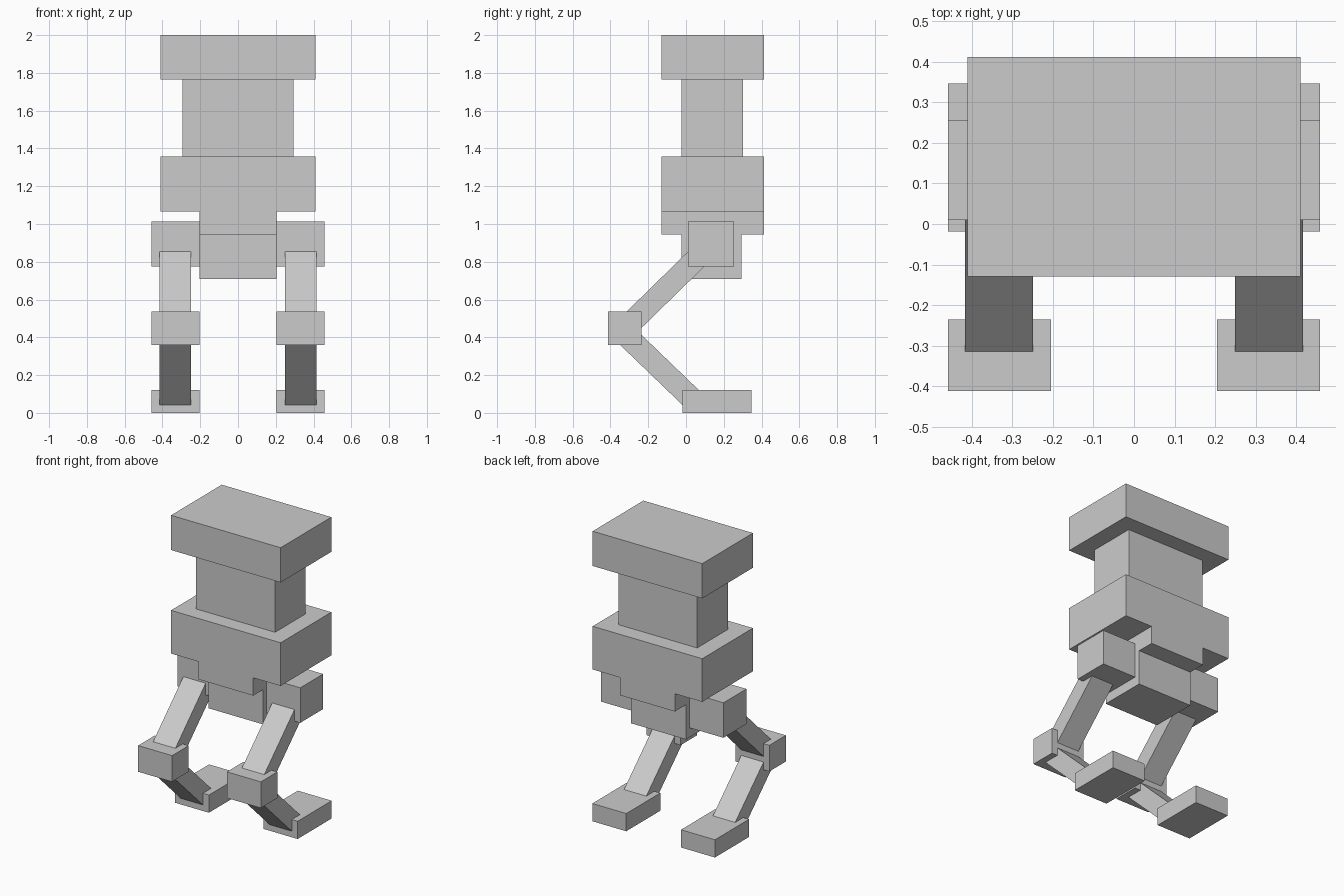
import bpy, bmesh, math
from mathutils import Matrix, Vector

if "Cube" in bpy.data.objects:
    bpy.data.objects.remove(bpy.data.objects["Cube"])


def finish(name, bm):
    bmesh.ops.recalc_face_normals(bm, faces=bm.faces)
    me = bpy.data.meshes.new(name)
    bm.to_mesh(me)
    bm.free()
    ob = bpy.data.objects.new(name, me)
    bpy.context.collection.objects.link(ob)
    return ob


def box(name, x, y, z):
    bm = bmesh.new()
    bmesh.ops.create_cube(bm, size=1)
    for v in bm.verts:
        v.co = [lo + (c + 0.5) * (hi - lo) for c, (lo, hi) in zip(v.co, (x, y, z))]
    return finish(name, bm)


def strut(name, x, a, b, thick):
    """Square-ended bar running from a to b in the y-z plane."""
    a, b = Vector((0, *a)), Vector((0, *b))
    d = b - a
    bm = bmesh.new()
    bmesh.ops.create_cube(bm, size=1)
    bmesh.ops.scale(bm, vec=(x[1] - x[0], d.length, thick), verts=bm.verts)
    rot = Matrix.Rotation(math.atan2(d.z, d.y), 4, 'X')
    mid = (a + b) / 2 + Vector(((x[0] + x[1]) / 2, 0, 0))
    bmesh.ops.transform(bm, matrix=Matrix.Translation(mid) @ rot, verts=bm.verts)
    return finish(name, bm)


# head and neck
box("head", (-0.41, 0.41), (-0.13, 0.412), (1.765, 2.0))
box("neck", (-0.295, 0.295), (-0.025, 0.302), (1.355, 1.765))

# torso: T-shaped profile extruded front to back
profile = [(-0.41, 1.357), (-0.41, 1.065), (-0.205, 1.065), (-0.205, 0.945),
           (0.205, 0.945), (0.205, 1.065), (0.41, 1.065), (0.41, 1.357)]
bm = bmesh.new()
face = bm.faces.new([bm.verts.new((x, -0.13, z)) for x, z in profile])
ext = bmesh.ops.extrude_face_region(bm, geom=[face], use_keep_orig=True)
bmesh.ops.translate(bm, vec=(0, 0.542, 0),
                    verts=[g for g in ext["geom"] if isinstance(g, bmesh.types.BMVert)])
finish("torso", bm)

# pelvis
box("pelvis", (-0.205, 0.205), (-0.025, 0.293), (0.71, 0.945))

# legs, one per side
for side, s in (("right", 1), ("left", -1)):
    wide = sorted((s * 0.205, s * 0.459))
    slim = sorted((s * 0.249, s * 0.416))
    box(side + "_hip", wide, (0.01, 0.255), (0.775, 1.012))
    strut(side + "_upper_leg", slim, (-0.322, 0.447), (0.132, 0.891), 0.117)
    box(side + "_knee", wide, (-0.412, -0.235), (0.36, 0.537))
    strut(side + "_lower_leg", slim, (-0.322, 0.415), (0.03, 0.076), 0.117)
    box(side + "_foot", wide, (-0.018, 0.346), (0.0, 0.12))
